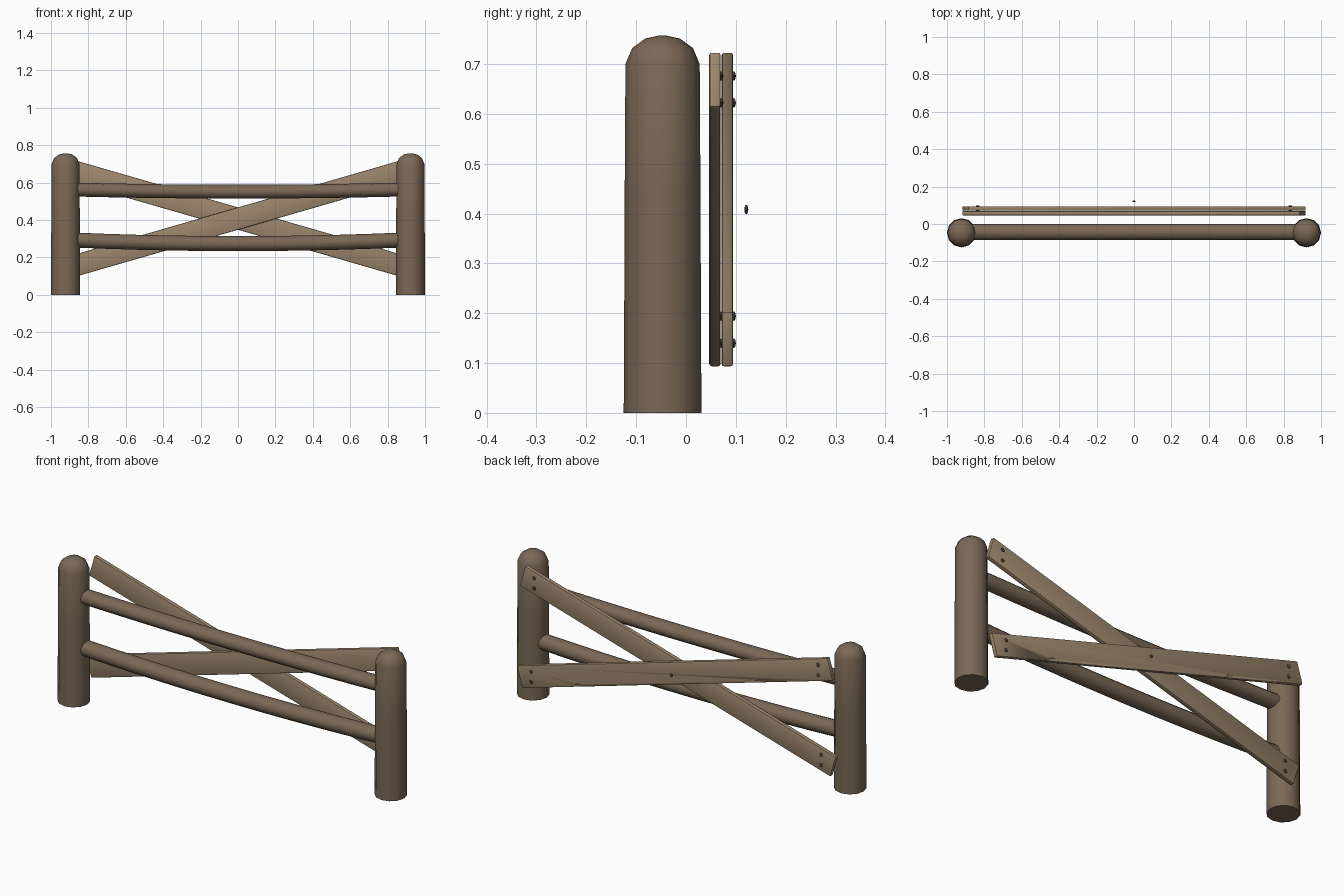
import bpy, bmesh, math
from mathutils import Vector, Matrix

if "Cube" in bpy.data.objects:
    bpy.data.objects.remove(bpy.data.objects["Cube"])


def material(name, rgb):
    m = bpy.data.materials.new(name)
    m.diffuse_color = (*rgb, 1)
    m.use_nodes = True
    m.node_tree.nodes["Principled BSDF"].inputs["Base Color"].default_value = m.diffuse_color
    return m


LOG = material("dark brown log", (0.195, 0.138, 0.092))
PLANK = material("light brown plank", (0.33, 0.24, 0.15))
IRON = material("dark iron", (0.05, 0.045, 0.038))


def finish(name, bm, mat, angle=50):
    bmesh.ops.recalc_face_normals(bm, faces=bm.faces)
    me = bpy.data.meshes.new(name)
    bm.to_mesh(me)
    bm.free()
    me.materials.append(mat)
    ob = bpy.data.objects.new(name, me)
    bpy.context.collection.objects.link(ob)
    bpy.ops.object.select_all(action='DESELECT')
    ob.select_set(True)
    bpy.context.view_layer.objects.active = ob
    bpy.ops.object.shade_smooth_by_angle(angle=math.radians(angle))
    return ob


def loft(name, rings, mat):
    """Skin a list of point rings and cap both ends."""
    bm = bmesh.new()
    vs = [[bm.verts.new(p) for p in ring] for ring in rings]
    n = len(rings[0])
    for a, b in zip(vs, vs[1:]):
        for i in range(n):
            bm.faces.new((a[i], a[(i + 1) % n], b[(i + 1) % n], b[i]))
    bm.faces.new(vs[0])
    bm.faces.new(vs[-1])
    return finish(name, bm, mat)


SIDES = 12
ANG = [2 * math.pi * i / SIDES for i in range(SIDES)]

# Round posts with domed tops
PROFILE = [(0.078, 0), (0.077, 0.2), (0.076, 0.45), (0.0745, 0.70),
           (0.061, 0.732), (0.035, 0.751), (0.008, 0.757)]
for side, x in (("left", -0.922), ("right", 0.922)):
    loft(side + "_post",
         [[(x + r * math.cos(a), -0.047 + r * math.sin(a), z) for a in ANG]
          for r, z in PROFILE], LOG)

# Slightly sagging log rails
for name, z_mid, sag, ry, rz in (("upper_rail", 0.552, 0.011, 0.042, 0.037),
                                 ("lower_rail", 0.274, 0.019, 0.042, 0.040)):
    rings = []
    for i in range(11):
        x = -0.89 + 1.78 * i / 10
        z = z_mid + sag * (x / 0.87) ** 2
        rings.append([(x, -0.043 + ry * math.cos(a), z + rz * math.sin(a))
                      for a in ANG])
    loft(name, rings, LOG)

# Crossed planks at the back, with dome-headed bolts
CZ, TILT = 0.408, math.radians(16.1)


def bolt(name, x, y, z):
    bm = bmesh.new()
    bmesh.ops.create_uvsphere(bm, u_segments=10, v_segments=6, radius=1)
    bmesh.ops.transform(bm, verts=bm.verts,
                        matrix=Matrix.Translation((x, y, z)) @
                        Matrix.Diagonal((0.0095, 0.004, 0.0095, 1)))
    finish(name, bm, IRON)


for name, y, s in (("inner_plank", 0.058, 1), ("outer_plank", 0.083, -1)):
    place = Matrix.Translation((0, y, CZ)) @ Matrix.Rotation(-s * TILT, 4, 'Y')
    bm = bmesh.new()
    bmesh.ops.create_cube(bm, size=1)
    bmesh.ops.scale(bm, vec=(1.88, 0.023, 0.115), verts=bm.verts)
    bmesh.ops.bevel(bm, geom=bm.edges[:], offset=0.005, segments=2,
                    profile=0.5, affect='EDGES')
    bmesh.ops.transform(bm, matrix=place, verts=bm.verts)
    plank = finish(name, bm, PLANK, 40)

    # Small chips knocked out of the outer plank's lower edge
    if s < 0:
        for cx in (0.6, -0.5):
            cb = bmesh.new()
            bmesh.ops.create_icosphere(cb, subdivisions=2, radius=1)
            p = place @ Vector((cx, 0.0125, -0.054))
            bmesh.ops.transform(cb, verts=cb.verts,
                                matrix=Matrix.Translation(p) @
                                Matrix.Rotation(TILT, 4, 'Y') @
                                Matrix.Diagonal((0.03, 0.006, 0.013, 1)))
            cut = finish("chip_cutter", cb, PLANK)
            cut.hide_render = True
            cut.hide_set(True)
            mod = plank.modifiers.new("chip", 'BOOLEAN')
            mod.operation = 'DIFFERENCE'
            mod.solver = 'EXACT'
            mod.object = cut

    for x in (-0.835, 0.835):
        for dz in (-0.027, 0.027):
            bolt(name + "_bolt", x, y + 0.013,
                 CZ + s * x * math.tan(TILT) + dz)

# Centre bolt standing off the crossing
bolt("centre_bolt", 0, 0.121, CZ)
